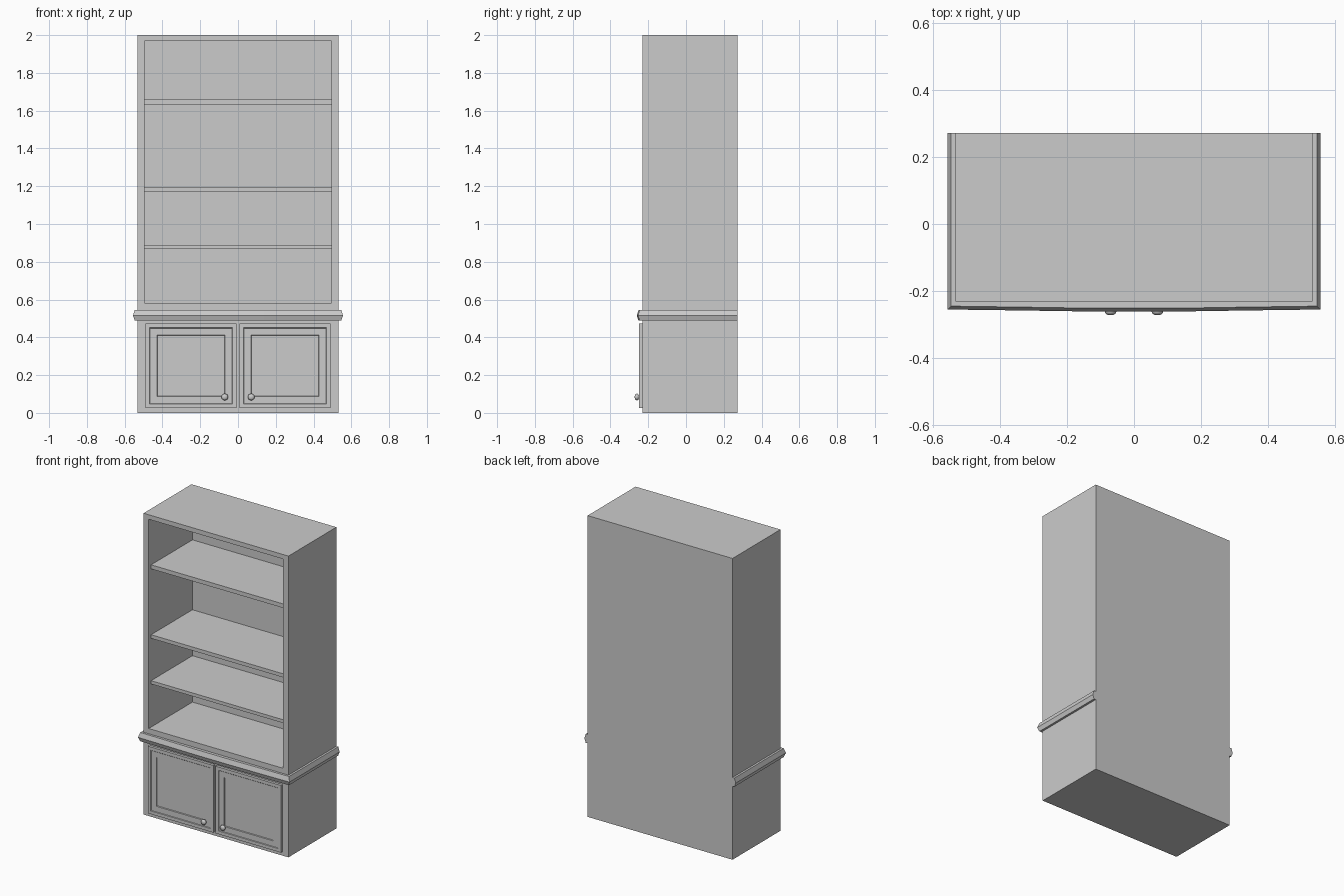
import bpy, bmesh, math
from mathutils import Matrix, Vector

if "Cube" in bpy.data.objects:
    bpy.data.objects.remove(bpy.data.objects["Cube"])

W, FRONT, BACK, H = 0.532, -0.231, 0.272, 2.0
OPEN_X, OPEN_Z0, OPEN_Z1, INNER_BACK = 0.494, 0.581, 1.97, 0.228


def finish(name, bm):
    bmesh.ops.recalc_face_normals(bm, faces=bm.faces[:])
    mesh = bpy.data.meshes.new(name)
    bm.to_mesh(mesh)
    bm.free()
    obj = bpy.data.objects.new(name, mesh)
    bpy.context.collection.objects.link(obj)
    return obj


def box_bm(lo, hi):
    lo, hi = Vector(lo), Vector(hi)
    bm = bmesh.new()
    m = Matrix.Translation((lo + hi) / 2) @ Matrix.Diagonal((*(hi - lo), 1))
    bmesh.ops.create_cube(bm, size=1, matrix=m)
    bm.normal_update()
    return bm


def front_face(bm):
    return min(bm.faces, key=lambda f: f.calc_center_median().y)


# Cabinet carcass with the open upper compartment
bm = box_bm((-W, FRONT, 0), (W, BACK, H))
face = front_face(bm)
bmesh.ops.inset_region(bm, faces=[face], thickness=0.03)
mid = face.calc_center_median().z
for v in face.verts:
    v.co.x = math.copysign(OPEN_X, v.co.x)
    v.co.z = OPEN_Z1 if v.co.z > mid else OPEN_Z0
new = bmesh.ops.extrude_discrete_faces(bm, faces=[face])["faces"][0]
for v in new.verts:
    v.co.y = INNER_BACK
finish("cabinet_body", bm)

# Shelves
for i, (z0, z1) in enumerate([(0.867, 0.889), (1.17, 1.194), (1.631, 1.658)]):
    finish(f"shelf_{i + 1}", box_bm((-OPEN_X, FRONT + 0.025, z0),
                                    (OPEN_X, INNER_BACK, z1)))

# Waist moulding: profile swept round front and sides, front slightly bowed
profile = [(0, 0.488), (0.014, 0.488), (0.024, 0.515), (0.014, 0.546), (0, 0.546)]
bm = bmesh.new()
rings = []
half = [(-1, None), (-1, 0), (-0.6, 0.003), (-0.25, 0.006)]
path = half + [(-s, b) for s, b in reversed(half)]
for s, bow in path:
    ring = []
    for o, z in profile:
        y = BACK if bow is None else FRONT - o - (bow if o else 0)
        ring.append(bm.verts.new((s * (W + o), y, z)))
    rings.append(ring)
n = len(profile)
for a, b in zip(rings, rings[1:]):
    for i in range(n):
        bm.faces.new((a[i], a[(i + 1) % n], b[(i + 1) % n], b[i]))
bm.faces.new(rings[0])
bm.faces.new(rings[-1])
finish("waist_moulding", bm)

# Doors with stepped recessed panels, and turned knobs
knob_profile = [(0.008, -0.240), (0.008, -0.250), (0.015, -0.253), (0.018, -0.259),
                (0.016, -0.266), (0.010, -0.2705), (0.0, -0.272)]
for side, sx in (("left", -1), ("right", 1)):
    xs = sorted((sx * 0.008, sx * 0.489))
    bm = box_bm((xs[0], FRONT, 0.0265), (xs[1], -0.248, 0.472))
    bmesh.ops.recalc_face_normals(bm, faces=bm.faces[:])
    face = front_face(bm)
    for thick, drop in ((0.03, 0), (0.004, 0.003), (0.052, 0), (0.003, 0.006)):
        bmesh.ops.inset_region(bm, faces=[face], thickness=thick)
        for v in face.verts:
            v.co.y += drop
    finish(f"{side}_door", bm)

    bm = bmesh.new()
    vs = [bm.verts.new((sx * 0.07 + r, y, 0.084)) for r, y in knob_profile]
    es = [bm.edges.new(p) for p in zip(vs, vs[1:])]
    bmesh.ops.spin(bm, geom=vs + es, cent=(sx * 0.07, 0, 0.084), axis=(0, 1, 0),
                   angle=2 * math.pi, steps=16)
    bmesh.ops.remove_doubles(bm, verts=bm.verts[:], dist=1e-5)
    knob = finish(f"{side}_knob", bm)
    for p in knob.data.polygons:
        p.use_smooth = True
